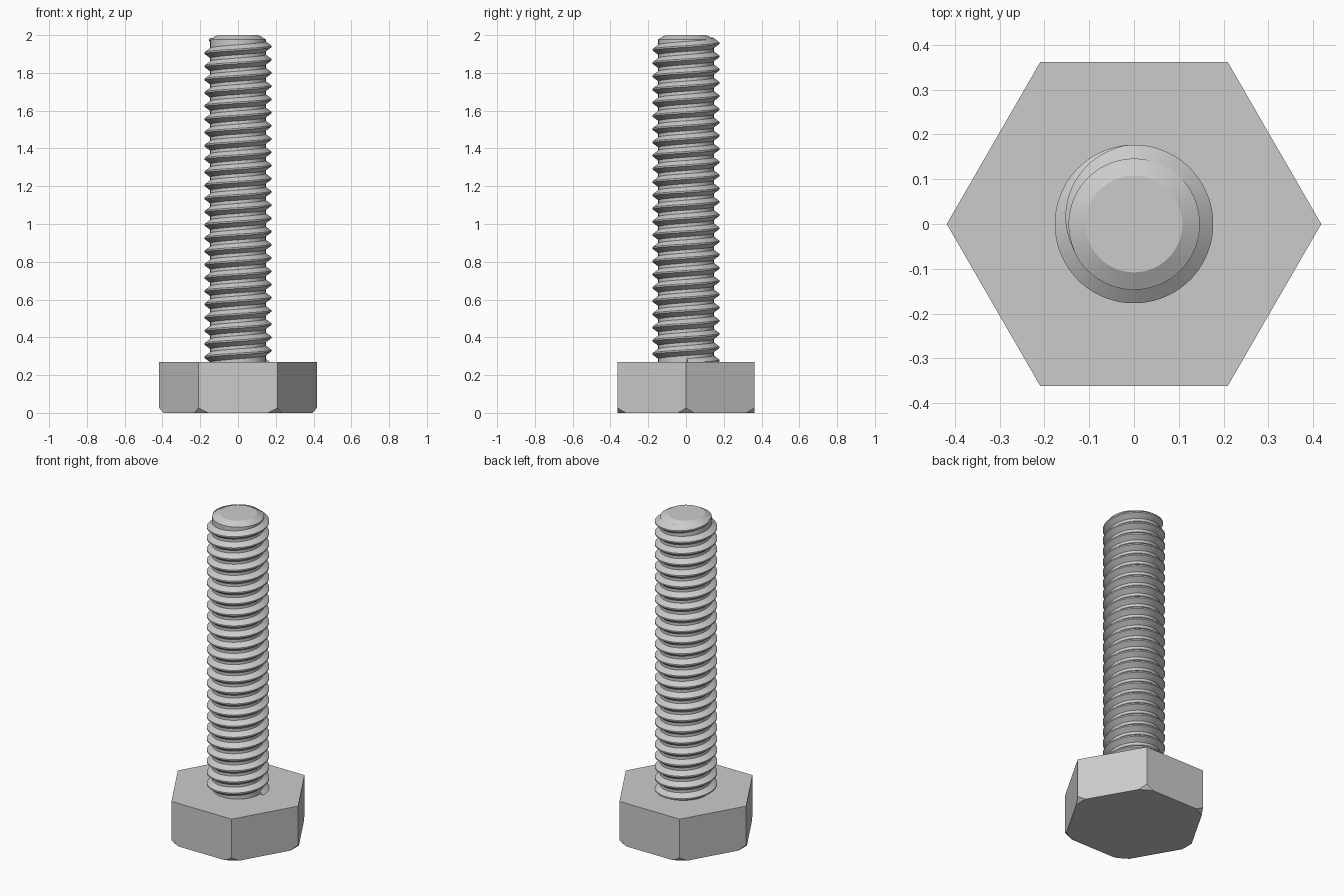
import bpy, bmesh
from math import sin, cos, pi, radians
from mathutils import Vector

if "Cube" in bpy.data.objects:
    bpy.data.objects.remove(bpy.data.objects["Cube"], do_unlink=True)

HEAD_R, HEAD_H, CHAMFER_R, CHAMFER_H = 0.418, 0.27, 0.395, 0.027
CORE_R, CREST_R, PITCH = 0.147, 0.177, 0.07
STEPS = 64

steel = bpy.data.materials.new("steel grey")
steel.use_nodes = True
color = (0.6, 0.6, 0.6, 1)
steel.diffuse_color = color
steel.node_tree.nodes["Principled BSDF"].inputs["Base Color"].default_value = color


def finish(bm, name, smooth=True):
    bmesh.ops.recalc_face_normals(bm, faces=bm.faces)
    mesh = bpy.data.meshes.new(name)
    bm.to_mesh(mesh)
    bm.free()
    mesh.materials.append(steel)
    obj = bpy.data.objects.new(name, mesh)
    bpy.context.collection.objects.link(obj)
    if smooth:
        bpy.ops.object.select_all(action='DESELECT')
        obj.select_set(True)
        bpy.context.view_layer.objects.active = obj
        bpy.ops.object.shade_smooth_by_angle(angle=radians(25))


def ring(radius, angle, z):
    return Vector((radius * cos(angle), radius * sin(angle), z))


# Hexagonal head, with the six lower corners trimmed along a cone
bm = bmesh.new()
base = bm.faces.new([bm.verts.new(ring(HEAD_R, i * pi / 3, 0)) for i in range(6)])
top = bmesh.ops.extrude_face_region(bm, geom=[base])["geom"]
bmesh.ops.translate(bm, vec=(0, 0, HEAD_H),
                    verts=[v for v in top if isinstance(v, bmesh.types.BMVert)])
bmesh.ops.recalc_face_normals(bm, faces=bm.faces)
for corner in range(6):
    for turn in (-4.3, 0, 4.3):
        a = corner * pi / 3 + radians(turn)
        normal = ring(CHAMFER_H, a, CHAMFER_R - HEAD_R)
        cut = bmesh.ops.bisect_plane(bm, geom=bm.verts[:] + bm.edges[:] + bm.faces[:],
                                     plane_co=ring(CHAMFER_R, a, 0), plane_no=normal,
                                     clear_outer=True)["geom_cut"]
        edges = [e for e in cut if isinstance(e, bmesh.types.BMEdge)]
        bmesh.ops.holes_fill(bm, edges=edges, sides=0)
finish(bm, "hex_head", smooth=False)

# Plain core of the shank, with a chamfered tip
bm = bmesh.new()
profile = [(CORE_R, HEAD_H - 0.05), (CORE_R, 1.978), (0.108, 2.0)]
rows = [[bm.verts.new(ring(r, 2 * pi * i / STEPS, z)) for i in range(STEPS)]
        for r, z in profile]
for low, high in zip(rows, rows[1:]):
    for i in range(STEPS):
        j = (i + 1) % STEPS
        bm.faces.new((low[i], low[j], high[j], high[i]))
bm.faces.new(rows[0][::-1])
bm.faces.new(rows[-1])
finish(bm, "shank_core")

# Right-handed helical ridge, fading into the core at its upper end
bm = bmesh.new()
TOP_Z = 1.94          # crest height where the last full turn crosses +x
end = radians(205)
fade = radians(110)
turns = 24
rows = []
for i in range(int(turns * STEPS + STEPS * end / (2 * pi)) + 1):
    a = end - 2 * pi * i / STEPS
    z = TOP_Z + PITCH * a / (2 * pi)
    t = min(1, (end - a) / fade)
    crest = CORE_R - 0.002 + (CREST_R - CORE_R + 0.002) * t
    half = 0.004 + 0.024 * t
    shape = [(CORE_R - 0.002, -half), (crest, -0.004), (crest, 0.004), (CORE_R - 0.002, half)]
    rows.append([bm.verts.new(ring(r, a, z + dz)) for r, dz in shape])
for upper, lower in zip(rows, rows[1:]):
    for k in range(4):
        m = (k + 1) % 4
        bm.faces.new((upper[k], upper[m], lower[m], lower[k]))
bm.faces.new(rows[0])
bm.faces.new(rows[-1][::-1])
finish(bm, "thread")
